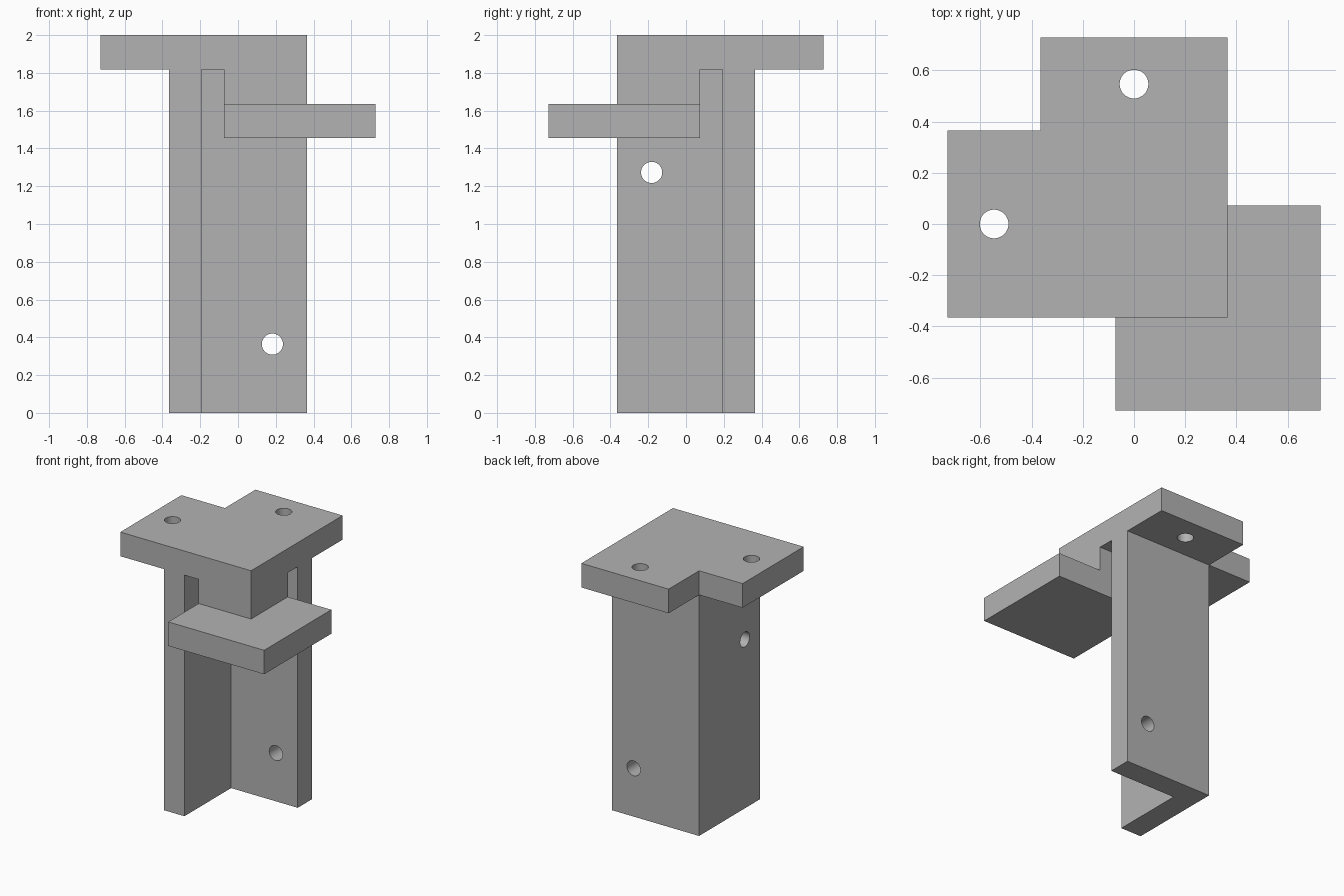
import bpy, bmesh
from math import radians
from mathutils import Matrix

if "Cube" in bpy.data.objects:
    bpy.data.objects.remove(bpy.data.objects["Cube"])

HALF = 0.364       # half width of the post
REACH = 0.727      # outer reach of the flanges
WALL = 0.192       # inner face of the post walls
CLAMP = 0.073      # inner face of the clamp
STEP = [0, 1.455, 1.636, 1.818, 2]   # levels of the stacked parts
HOLE = 0.056

grey = bpy.data.materials.new("plain_grey")
grey.use_nodes = True
colour = (0.45, 0.45, 0.45, 1)
grey.diffuse_color = colour
grey.node_tree.nodes["Principled BSDF"].inputs["Base Color"].default_value = colour


def add_object(name, bm):
    bmesh.ops.recalc_face_normals(bm, faces=bm.faces)
    mesh = bpy.data.meshes.new(name)
    bm.to_mesh(mesh)
    bm.free()
    mesh.materials.append(grey)
    obj = bpy.data.objects.new(name, mesh)
    bpy.context.collection.objects.link(obj)
    return obj


def prism(name, outline, bottom, top):
    """Extrude a plan outline between two heights."""
    bm = bmesh.new()
    face = bm.faces.new([bm.verts.new((x, y, bottom)) for x, y in outline])
    new = bmesh.ops.extrude_face_region(bm, geom=[face])["geom"]
    verts = [v for v in new if isinstance(v, bmesh.types.BMVert)]
    bmesh.ops.translate(bm, verts=verts, vec=(0, 0, top - bottom))
    return add_object(name, bm)


def rectangle(x0, x1, y0, y1):
    return [(x0, y0), (x1, y0), (x1, y1), (x0, y1)]


def drill(obj, centre, axis):
    """Cut a round bolt hole through a part."""
    turn = {"X": Matrix.Rotation(radians(90), 4, "Y"),
            "Y": Matrix.Rotation(radians(90), 4, "X"),
            "Z": Matrix.Identity(4)}[axis]
    bm = bmesh.new()
    bmesh.ops.create_cone(bm, cap_ends=True, segments=48, radius1=HOLE,
                          radius2=HOLE, depth=0.4,
                          matrix=Matrix.Translation(centre) @ turn)
    cutter = add_object("hole_cutter", bm)
    cutter.hide_render = True
    mod = obj.modifiers.new("bolt_hole", "BOOLEAN")
    mod.operation, mod.solver, mod.object = "DIFFERENCE", "EXACT", cutter
    bpy.context.view_layer.objects.active = obj
    bpy.ops.object.modifier_apply(modifier=mod.name)
    bpy.data.objects.remove(cutter)


# Upright angle post, open towards the front and +x
post = prism("angle_post", [(-HALF, -HALF), (-WALL, -HALF), (-WALL, WALL),
                            (HALF, WALL), (HALF, HALF), (-HALF, HALF)],
             STEP[0], STEP[3])
drill(post, (0.182, (HALF + WALL) / 2, 0.364), "Y")
drill(post, (-(HALF + WALL) / 2, -0.182, 1.273), "X")

# Top plate with two bolted ears
top_plate = prism("top_plate", [(-REACH, -HALF), (HALF, -HALF), (HALF, REACH),
                                (-HALF, REACH), (-HALF, HALF), (-REACH, HALF)],
                  STEP[3], STEP[4])
drill(top_plate, (0, 0.546, 1.91), "Z")
drill(top_plate, (-0.546, 0, 1.91), "Z")

# Block and plate hanging in the open corner
block = prism("hanging_block", rectangle(-CLAMP, HALF, -HALF, CLAMP), STEP[2], STEP[3])
shelf = prism("lower_plate", rectangle(-CLAMP, REACH, -REACH, CLAMP), STEP[1], STEP[2])

# Smooth hole walls, crisp edges
bpy.ops.object.select_all(action="DESELECT")
for obj in (post, top_plate, block, shelf):
    obj.select_set(True)
bpy.context.view_layer.objects.active = post
bpy.ops.object.shade_smooth_by_angle(angle=radians(30))
